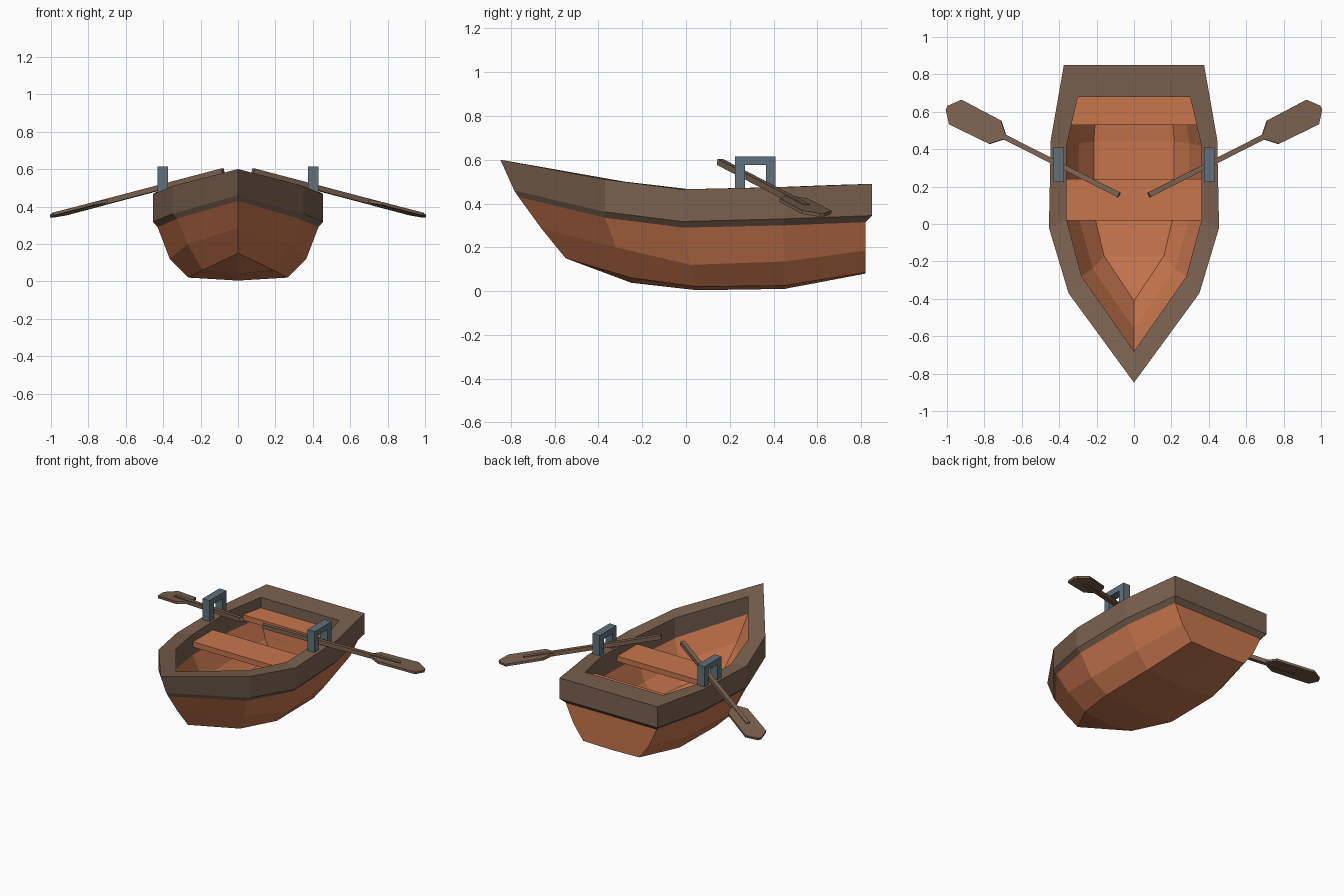
import bpy
import bmesh
from mathutils import Vector

cube = bpy.data.objects.get("Cube")
if cube:
    bpy.data.objects.remove(cube, do_unlink=True)


def material(name, rgb):
    mat = bpy.data.materials.new(name)
    mat.use_nodes = True
    mat.diffuse_color = (*rgb, 1)
    mat.node_tree.nodes["Principled BSDF"].inputs["Base Color"].default_value = (*rgb, 1)
    return mat


orange_wood = material("orange wood", (0.57, 0.18, 0.075))
brown_wood = material("brown wood", (0.195, 0.12, 0.079))
grey_metal = material("grey metal", (0.12, 0.165, 0.205))


def finish(bm, name, mat):
    bmesh.ops.remove_doubles(bm, verts=bm.verts, dist=0.0005)
    bmesh.ops.recalc_face_normals(bm, faces=bm.faces)
    mesh = bpy.data.meshes.new(name)
    bm.to_mesh(mesh)
    bm.free()
    mesh.materials.append(mat)
    obj = bpy.data.objects.new(name, mesh)
    bpy.context.collection.objects.link(obj)
    return obj


def mirrored_loop(half):
    """Half outline from stern to bow, continued back along the other side."""
    return half + [(-x, y, z) for x, y, z in reversed(half[:-1])]


def loft(name, rows, mat, closed=False):
    bm = bmesh.new()
    loops = [[bm.verts.new(p) for p in mirrored_loop(row)] for row in rows]
    pairs = list(zip(loops, loops[1:]))
    if closed:
        pairs.append((loops[-1], loops[0]))
    for a, b in pairs:
        for i in range(len(a)):
            j = (i + 1) % len(a)
            bm.faces.new((a[i], a[j], b[j], b[i]))
    bmesh.ops.remove_doubles(bm, verts=bm.verts, dist=0.0005)
    bmesh.ops.dissolve_degenerate(bm, dist=0.0005, edges=bm.edges)
    return finish(bm, name, mat)


def prism(name, outline, offset, mat):
    """Flat outline extruded along an offset."""
    bm = bmesh.new()
    face = bm.faces.new([bm.verts.new(p) for p in outline])
    new = bmesh.ops.extrude_face_region(bm, geom=[face])["geom"]
    verts = [v for v in new if isinstance(v, bmesh.types.BMVert)]
    bmesh.ops.translate(bm, verts=verts, vec=offset)
    if not any(f.normal.dot(Vector(offset)) < 0 for f in bm.faces):
        bm.normal_update()
    return finish(bm, name, mat)


# Half outlines, stern to bow
hull_top = [(.35, .82, .315), (.42, .44, .30), (.43, -.01, .29), (.325, -.37, .335), (0, -.765, .43)]
hull_chine = [(.29, .82, .185), (.355, .45, .135), (.365, .02, .12), (.27, -.32, .20), (0, -.66, .285)]
hull_bottom = [(.215, .82, .085), (.265, .45, .025), (.265, .05, .02), (.19, -.25, .06), (0, -.55, .15)]
keel = [(0, .82, .08), (0, .45, .01), (0, .05, .004), (0, -.25, .038), (0, -.55, .15)]
lining_top = [(.30, .68, .345), (.36, .42, .33), (.36, .02, .32), (.28, -.28, .36), (0, -.68, .45)]
lining_chine = [(.26, .67, .21), (.295, .43, .18), (.295, .03, .17), (.22, -.24, .22), (0, -.56, .30)]
floor_edge = [(.20, .66, .11), (.215, .44, .085), (.21, .04, .08), (.16, -.17, .10), (0, -.41, .16)]
floor_centre = [(0, y, z) for x, y, z in floor_edge]

loft("hull", [keel, hull_bottom, hull_chine, hull_top,
              lining_top, lining_chine, floor_edge, floor_centre], orange_wood)

# Gunwale ring with a chamfered lower edge
rim_top = [(.375, .85, .49), (.445, .45, .475), (.455, -.02, .465), (.35, -.37, .51), (0, -.848, .60)]
rim_bottom = [(.375, .85, .345), (.445, .45, .33), (.455, -.02, .318), (.35, -.37, .362), (0, -.785, .46)]
rim_inner_top = [(.30, .68, .485), (.36, .42, .475), (.36, .02, .465), (.28, -.28, .50), (0, -.68, .57)]
loft("gunwale", [rim_top, rim_bottom, hull_top, lining_top, rim_inner_top], brown_wood, closed=True)

# Bench seats
for name, back, front, half_back, half_front in (
        ("middle_seat", .24, .02, .365, .365), ("stern_seat", .685, .53, .302, .337)):
    prism(name, [(-half_back, back, .375), (half_back, back, .375),
                 (half_front, front, .375), (-half_front, front, .375)], (0, 0, .037), orange_wood)

for side, label in ((1, "left"), (-1, "right")):
    # Oarlock arch
    arch = [(.225, .45), (.27, .45), (.27, .575), (.365, .575),
            (.365, .45), (.41, .45), (.41, .615), (.225, .615)]
    prism(label + "_oarlock", [(side * .375, y, z) for y, z in arch], (side * .055, 0, 0), grey_metal)

    # Oar frame: along the shaft, across the blade, and the blade normal
    start = Vector((side * .08, .155, .59))
    along = Vector((side * .892, .452, -.235))
    across = Vector((-side * .452, .892, 0))
    normal = along.cross(across).normalized()
    if normal.z < 0:
        normal.negate()

    def oar_point(a, b, c):
        return start + along * a + across * b + normal * c

    shaft = [oar_point(0, b, c) for b, c in ((-.014, -.014), (.014, -.014), (.014, .014), (-.014, .014))]
    prism(label + "_oar_shaft", shaft, along * .875, brown_wood)
    blade = [(.686, -.015), (.742, -.07), (.98, -.074), (1.031, -.012),
             (1.031, .012), (.98, .074), (.742, .07), (.686, .015)]
    prism(label + "_oar_blade", [oar_point(a, b, -.008) for a, b in blade], normal * .016, brown_wood)
